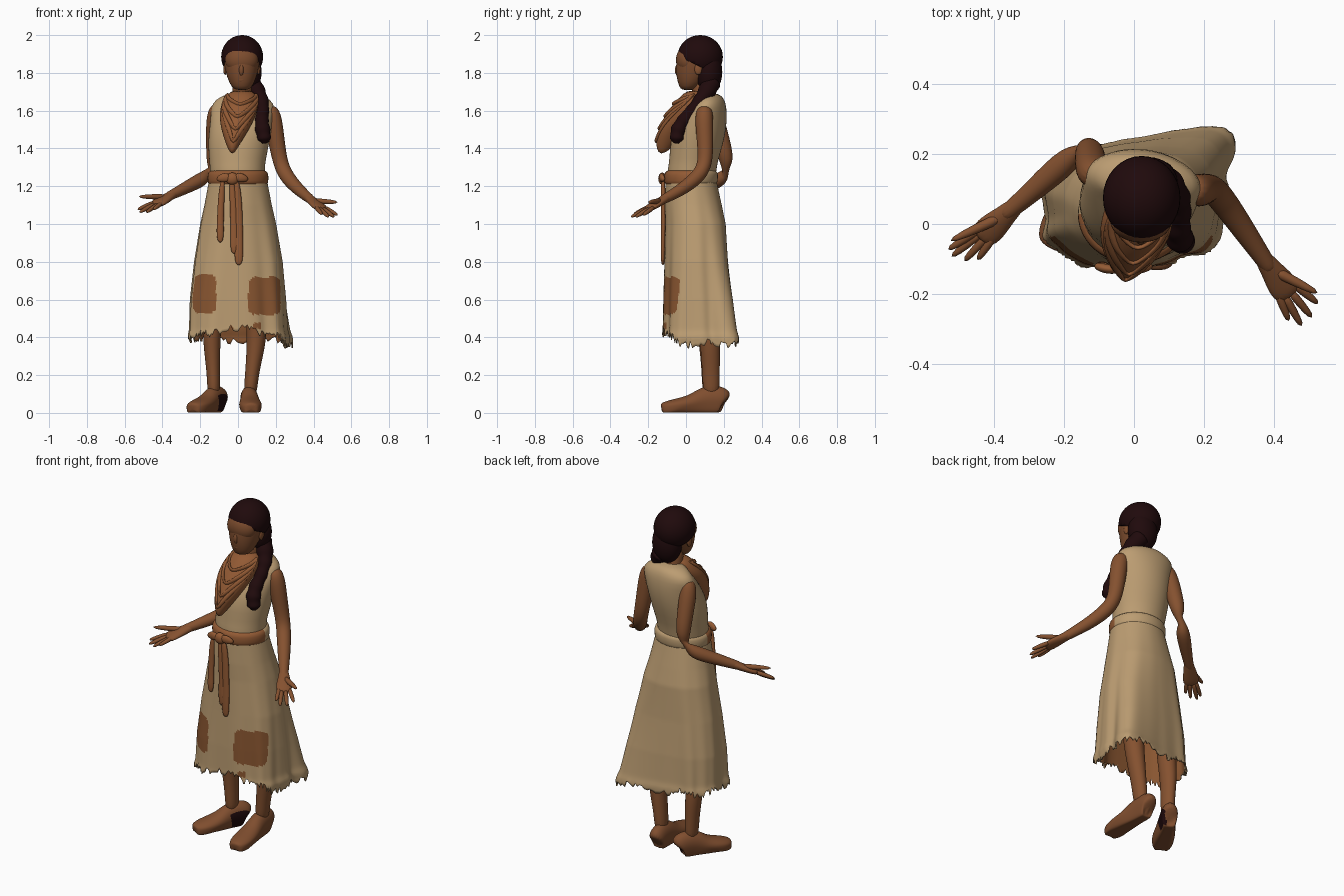
import bpy, bmesh, math, random
from mathutils import Vector

random.seed(4)
cube = bpy.data.objects.get("Cube")
if cube:
    bpy.data.objects.remove(cube)


def material(name, r, g, b):
    m = bpy.data.materials.new(name)
    m.use_nodes = True
    m.diffuse_color = (r, g, b, 1)
    bsdf = m.node_tree.nodes["Principled BSDF"]
    bsdf.inputs["Base Color"].default_value = (r, g, b, 1)
    bsdf.inputs["Roughness"].default_value = 0.9
    return m


LINEN = material("linen", 0.5, 0.335, 0.168)
SKIN = material("skin", 0.235, 0.083, 0.029)
FACE = material("face_skin", 0.205, 0.073, 0.027)
SCARF = material("scarf_brown", 0.29, 0.102, 0.034)
PATCH = material("patch_brown", 0.25, 0.092, 0.03)
HAIR = material("dark_hair", 0.014, 0.003, 0.0035)
LEATHER = material("shoe_leather", 0.215, 0.076, 0.028)


def finish(name, bm, mats, levels=0):
    bmesh.ops.recalc_face_normals(bm, faces=bm.faces[:])
    for f in bm.faces:
        f.smooth = True
    me = bpy.data.meshes.new(name)
    bm.to_mesh(me)
    bm.free()
    for m in mats:
        me.materials.append(m)
    ob = bpy.data.objects.new(name, me)
    bpy.context.collection.objects.link(ob)
    if levels:
        ob.modifiers.new("smooth", "SUBSURF").levels = levels
        ob.modifiers["smooth"].render_levels = levels
    return ob


def bridge(bm, rings, caps=True):
    n = len(rings[0])
    for a, b in zip(rings, rings[1:]):
        for i in range(n):
            j = (i + 1) % n
            bm.faces.new((a[i], a[j], b[j], b[i]))
    if caps:
        bm.faces.new(rings[0])
        bm.faces.new(rings[-1])


def loft(name, rings, mats, ref=(0, 1, 0), n=14, levels=2, rule=None):
    """Skin of ellipses (x, y, z, width[, depth]) set square to their path."""
    bm = bmesh.new()
    pts = [Vector(r[:3]) for r in rings]
    loops = []
    for k, r in enumerate(rings):
        t = (pts[min(k + 1, len(pts) - 1)] - pts[max(k - 1, 0)]).normalized()
        side = Vector(ref).cross(t).normalized()
        other = t.cross(side)
        loops.append([bm.verts.new(pts[k] + side * r[3] * math.cos(a) + other * r[-1] * math.sin(a))
                      for a in (math.tau * i / n for i in range(n))])
    bridge(bm, loops)
    if rule:
        for f in bm.faces:
            f.material_index = rule(f.calc_center_median())
    return finish(name, bm, mats, levels)


def stack(name, table, mats, yaw=0.0, rule=None):
    """Level ellipses stacked upwards."""
    bm = bmesh.new()
    n = 24
    loops = []
    for x, y, z, rx, ry in table:
        loop = []
        for i in range(n):
            a = math.tau * i / n
            u, v = rx * math.cos(a), ry * math.sin(a)
            loop.append(bm.verts.new((x + u + v * yaw, y + v - u * yaw, z)))
        loops.append(loop)
    bridge(bm, loops)
    if rule:
        for f in bm.faces:
            f.material_index = rule(f.calc_center_median())
    return finish(name, bm, mats, 1)


def blob(name, centre, size, mat, plane=None):
    bm = bmesh.new()
    bmesh.ops.create_uvsphere(bm, u_segments=32, v_segments=20, radius=1)
    for v in bm.verts:
        v.co = Vector(c + s * k for c, s, k in zip(centre, size, v.co))
    if plane:
        geom = bm.verts[:] + bm.edges[:] + bm.faces[:]
        bmesh.ops.bisect_plane(bm, geom=geom, plane_co=plane[0], plane_no=plane[1], clear_inner=True)
        bmesh.ops.holes_fill(bm, edges=[e for e in bm.edges if e.is_boundary])
    return finish(name, bm, [mat])


def sample(table, z):
    """Ellipse of a stacked table at height z."""
    rows = sorted(table, key=lambda r: r[2])
    z = min(max(z, rows[0][2]), rows[-1][2])
    for a, b in zip(rows, rows[1:]):
        if z <= b[2]:
            t = (z - a[2]) / (b[2] - a[2])
            return [p + (q - p) * t for p, q in zip(a, b)]


# Head, neck and features
stack("head", [(.02, .01, 1.708, .03, .03), (.02, .016, 1.725, .056, .053), (.02, .035, 1.78, .08, .087),
               (.02, .05, 1.84, .094, .104), (.022, .065, 1.9, .1, .112), (.022, .07, 1.95, .08, .09),
               (.022, .07, 1.985, .04, .05)], [FACE])
blob("forehead", (.02, .01, 1.868), (.088, .063, .078), FACE)
loft("neck", [(.025, .1, 1.6, .06), (.022, .085, 1.68, .052), (.02, .075, 1.78, .052)], [SKIN])
blob("nose", (.018, -.038, 1.815), (.015, .021, .034), FACE)
blob("lips", (.018, -.03, 1.763), (.026, .016, .015), FACE)
for s, side in ((1, "left"), (-1, "right")):
    blob(side + "_ear", (.02 + s * .088, .065, 1.82), (.01, .02, .03), SKIN)

# Hair and the braid over the left shoulder
blob("hair_cap", (.022, .075, 1.885), (.111, .12, .115), HAIR, ((0, -.045, 1.89), (0, .055, .115)))
blob("hair_back", (.04, .12, 1.805), (.085, .072, .115), HAIR)
braid = [(.06, .14, 1.76, .055), (.1, .11, 1.7, .046), (.125, .075, 1.65, .038), (.13, .035, 1.6, .034),
         (.125, -.01, 1.55, .036), (.13, -.042, 1.5, .04), (.14, -.05, 1.45, .036), (.14, -.05, 1.425, .015)]
bumps = []
for a, b in zip(braid, braid[1:]):
    for t, k in ((0, 1.17), (.5, .87)):
        x, y, z, r = (p + (q - p) * t for p, q in zip(a, b))
        bumps.append((x, y, z, r * k))
loft("braid", bumps + braid[-1:], [HAIR], ref=(1, 0, 0))

# Bodice, turned slightly to the right
stack("bodice", [(0, .025, 1.2, .15, .13), (-.004, .03, 1.28, .143, .128), (-.003, .042, 1.34, .15, .128),
                 (.005, .06, 1.45, .165, .144), (.02, .09, 1.55, .165, .127), (.027, .12, 1.62, .172, .092),
                 (.027, .13, 1.658, .15, .072), (.022, .115, 1.695, .075, .062)], [LINEN], yaw=.14)

# Skirt with folds, patches, brown inside and a frayed hem
SKIRT = [(0, .05, .36, .258, .18), (-.003, .05, .6, .25, .175), (0, .048, .8, .232, .165),
         (0, .048, 1, .2, .159), (0, .038, 1.1, .178, .15), (0, .025, 1.25, .15, .132)]
PATCHES = [(-.178, .062, .63, .1), (.14, .085, .62, .1), (.1, .022, .46, .018), (-.03, .012, .45, .015)]


def skirt_colour(c):
    for x, w, z, h in PATCHES:
        if c.y < -.035 and abs((c.x - x) / w) ** 6 + abs((c.z - z) / h) ** 6 < 1:
            return 1
    return 0


def power(v, e):
    return math.copysign(abs(v) ** e, v)


bm = bmesh.new()
count, rows, loops = 180, 72, []
fray = [random.uniform(-.022, .02) for _ in range(count)]
for k in range(rows + 1):
    loop = []
    for i in range(count):
        a = math.tau * i / count
        t = k / rows
        front = max(0, -math.sin(a))
        hem = .4 + .04 * front ** 2 - .035 * max(0, math.cos(a - .3)) + .01 * math.sin(7 * a)
        z = hem + (1.25 - hem) * t + fray[i] * max(0, 1 - t * 25)
        x, y, _, rx, ry = sample(SKIRT, z)
        low = 1 - t
        e = 1 - .3 * low
        fold = 1 + low * (.022 * math.sin(9 * a + 1) + .016 * math.sin(14 * a) * math.cos(a))
        fold += .44 * low ** 1.5 * max(0, math.cos(a - .93)) ** 9
        fold -= .09 * low * max(0, math.cos(a + 1.1)) ** 12
        fold += .03 * math.exp(-((z - .4) / .025) ** 2)
        loop.append(bm.verts.new((x + rx * fold * power(math.cos(a), e),
                                  y + ry * fold * power(math.sin(a), e), z)))
    loops.append(loop)
bridge(bm, loops, caps=False)
for f in bm.faces:
    f.material_index = skirt_colour(f.calc_center_median())
skirt = finish("skirt", bm, [LINEN, PATCH])
thick = skirt.modifiers.new("cloth", "SOLIDIFY")
thick.thickness = .008
thick.offset = -1
thick.material_offset = 1

# Belt: brown in front, linen waistband behind
stack("belt", [(0, .026, 1.2, .15, .128), (0, .026, 1.212, .16, .141), (0, .027, 1.245, .164, .144),
               (0, .028, 1.275, .16, .142), (0, .03, 1.29, .14, .125)], [SCARF, LINEN],
      rule=lambda c: int(c.y > .04))
blob("belt_knot", (-.03, -.125, 1.24), (.035, .022, .032), SCARF)
for s, side in ((1, "left"), (-1, "right")):
    loft(side + "_belt_bow", [(-.03, -.125, 1.24, .012), (-.03 + s * .04, -.133, 1.25, .03, .015),
                              (-.03 + s * .085, -.118, 1.235, .012)], [SCARF])
TAILS = [(-.08, -.094, .9, .018), (-.035, -.02, .84, .02), (-.01, .004, .78, .022)]
for k, (x0, x1, end, w) in enumerate(TAILS):
    loft("belt_tail_%d" % (k + 1), [(x0, -.122, 1.24, w * .7, .012), (x0 + (x1 - x0) * .7, -.12, 1.13, w, .013),
                                    (x1, -.119, 1.0, w, .013), (x1, -.123, end + .05, w * 1.15, .012),
                                    (x1, -.122, end, w * .7, .008)], [SCARF], ref=(0, -1, 0))

# Draped neck scarf with hanging folds
DRAPE = [(-.03, -.13, 1.372, .01, .014), (-.028, -.108, 1.42, .036, .056), (-.015, -.068, 1.5, .074, .08),
         (-.005, -.033, 1.56, .094, .085), (.008, .01, 1.62, .104, .092), (.02, .045, 1.67, .088, .079),
         (.02, .06, 1.71, .058, .056)]
stack("scarf", DRAPE, [SCARF])
for k, low in enumerate((1.42, 1.49, 1.56, 1.63)):
    path = []
    for i in range(11):
        s = i / 5 - 1
        x, y, z, rx, ry = sample(DRAPE, low + (1.69 - low) * abs(s))
        a = s * 1.5
        path.append((x + rx * math.sin(a), y - ry * math.cos(a), z, .013, .008))
    loft("scarf_fold_%d" % (k + 1), path, [SCARF], ref=(0, 1, .3), n=8, levels=1)

# Arms and open hands
ARMS = {
    "right": ([(-.1, .135, 1.625, .038), (-.122, .145, 1.585, .05), (-.125, .19, 1.44, .045),
               (-.13, .222, 1.31, .041), (-.165, .205, 1.25, .042), (-.25, .13, 1.205, .036),
               (-.345, .047, 1.157, .026), (-.38, .02, 1.142, .024)],
              [(-.535, -.075, 1.075), (-.525, -.095, 1.06), (-.488, -.108, 1.06), (-.45, -.105, 1.075)],
              (-.53, -.05, 1.145)),
    "left": ([(.16, .1, 1.62, .038), (.183, .095, 1.575, .05), (.2, .1, 1.46, .046), (.222, .105, 1.33, .04),
              (.25, .075, 1.26, .041), (.31, -.01, 1.19, .035), (.375, -.105, 1.137, .026),
              (.395, -.135, 1.122, .024)],
             [(.53, -.23, 1.045), (.512, -.27, 1.035), (.482, -.295, 1.035), (.445, -.28, 1.05)],
             (.53, -.2, 1.115)),
}
for side, (path, tips, thumb) in ARMS.items():
    loft(side + "_arm", path, [SKIN], ref=(.3, .3, 1) if side == "right" else (1, 0, .3))
    wrist = Vector(path[-2][:3])
    tips = [Vector(t) for t in tips]
    middle = sum(tips, Vector()) / 4
    reach = middle - wrist
    flat = reach.cross(tips[0] - tips[3])
    loft(side + "_palm", [(*(wrist - reach * .15), .024), (*(wrist + reach * .12), .03, .023),
                          (*(wrist + reach * .4), .046, .02), (*(wrist + reach * .64), .042, .015)],
         [SKIN], ref=flat)
    for k, tip in enumerate(tips):
        base = wrist.lerp(tip, .5)
        loft("%s_finger_%d" % (side, k + 1), [(*base, .014), (*base.lerp(tip, .5), .0135), (*tip, .009)],
             [SKIN], ref=flat, n=8, levels=1)
    base, tip = wrist + reach * .15, Vector(thumb)
    loft(side + "_thumb", [(*base, .018), (*base.lerp(tip, .5), .016), (*tip, .009)], [SKIN], ref=flat, n=8, levels=1)

# Legs and shoes
LEGS = {
    "right": ([(-.135, .1, .65, .06), (-.138, .11, .45, .05, .055), (-.138, .125, .34, .045, .054),
               (-.13, .128, .2, .034, .045), (-.128, .13, .08, .036, .045)], (-.088, .2), (-.242, -.065)),
    "left": ([(.1, .1, .65, .065), (.1, .12, .45, .056), (.094, .13, .34, .049, .054),
              (.072, .132, .2, .036, .046), (.064, .135, .08, .037, .046)], (.056, .205), (.07, -.13)),
}
SHOE = [(0, .036, .105), (.03, .046, .135), (.2, .047, .142), (.36, .049, .128), (.5, .055, .096),
        (.66, .062, .078), (.84, .06, .064), (.96, .045, .052), (1, .03, .042)]
for side, (path, heel, toe) in LEGS.items():
    loft(side + "_leg", path, [SKIN])
    heel, toe = Vector(heel), Vector(toe)

    def shoe_colour(c, heel=heel, side=side):
        inner = c.x - (heel.x + (heel.y - c.y) * -.63)
        return int(side == "right" and inner > .02 and c.y > .09 and .02 < c.z < .09)

    rings = [(*heel.lerp(toe, t), h / 2 + .006, w, h / 2) for t, w, h in SHOE]
    shoe = loft(side + "_shoe", rings, [LEATHER, HAIR], ref=(0, 0, 1), n=16, rule=shoe_colour)
    for v in shoe.data.vertices:  # flatten the sole
        v.co.z = .002 if v.co.z < .03 else v.co.z
